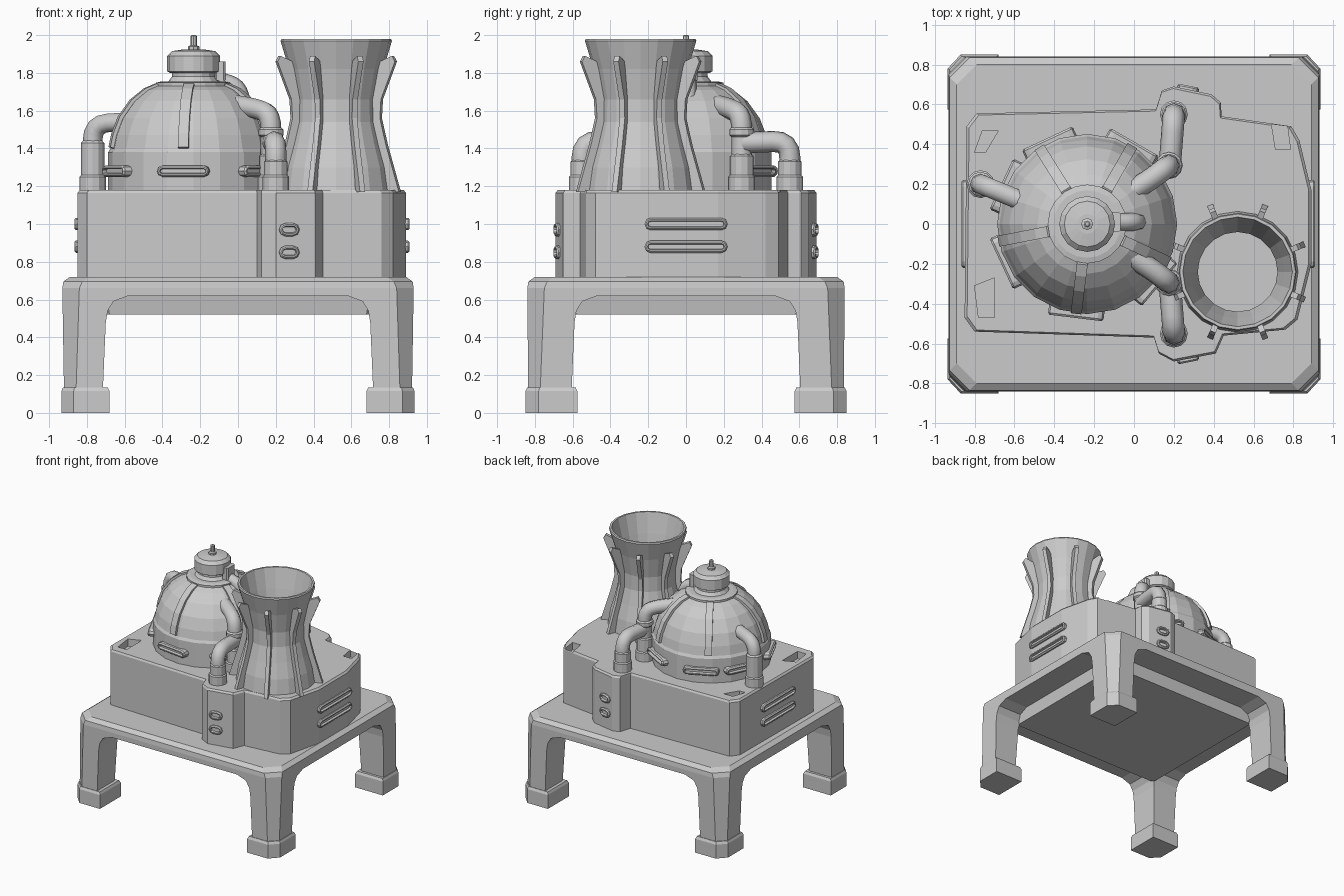
import bpy, bmesh
from math import sin, cos, pi, radians
from mathutils import Vector, Matrix

if "Cube" in bpy.data.objects:
    bpy.data.objects.remove(bpy.data.objects["Cube"])


def finish(name, bm, matrix=None):
    bmesh.ops.recalc_face_normals(bm, faces=bm.faces)
    if matrix:
        bm.transform(matrix)
    me = bpy.data.meshes.new(name)
    bm.to_mesh(me)
    bm.free()
    ob = bpy.data.objects.new(name, me)
    bpy.context.collection.objects.link(ob)
    return ob


def loft(name, rings, matrix=None):
    """Skin a stack of equal-length rings and cap both ends."""
    bm = bmesh.new()
    vr = [[bm.verts.new(p) for p in r] for r in rings]
    n = len(vr[0])
    for a, b in zip(vr, vr[1:]):
        for i in range(n):
            j = (i + 1) % n
            bm.faces.new((a[i], a[j], b[j], b[i]))
    bm.faces.new(vr[0])
    bm.faces.new(vr[-1])
    return finish(name, bm, matrix)


def lathe(name, profile, cx, cy, sides=20, turn=0.0):
    return loft(name, [[(cx + r * cos(turn + 2 * pi * i / sides),
                         cy + r * sin(turn + 2 * pi * i / sides), z)
                        for i in range(sides)] for r, z in profile])


def chamfer_rect(hx, hy, c, z, cx=0, cy=0):
    q = [(hx, -hy + c), (hx, hy - c), (hx - c, hy), (-hx + c, hy),
         (-hx, hy - c), (-hx, -hy + c), (-hx + c, -hy), (hx - c, -hy)]
    return [(cx + x, cy + y, z) for x, y in q]


def polar(cx, cy, az, r, z):
    """Local +x points outward at the given azimuth."""
    a = radians(az)
    return Matrix.Translation((cx + r * cos(a), cy + r * sin(a), z)) @ Matrix.Rotation(a, 4, 'Z')


def blade(name, poly, thick, cx, cy, az):
    """Radial (r, z) polygon given thickness, turned to an azimuth."""
    return loft(name, [[(r, t, z) for r, z in poly] for t in (-thick / 2, thick / 2)],
                polar(cx, cy, az, 0, 0))


def slot(name, length, height, matrix, depth=0.02):
    """Raised stadium frame with a sunken centre."""
    def ring(x, inset):
        r = height / 2 - inset
        s = length / 2 - height / 2
        return [(x, (s if k < 5 else -s) + r * cos(a), r * sin(a)) for k in range(10)
                for a in [-pi / 2 + pi * (k if k < 5 else k - 1) / 4]]
    return loft(name, [ring(-0.03, 0), ring(depth * .6, 0), ring(depth, .008),
                       ring(depth, .016), ring(0.003, .02)], matrix)


def pipe(name, pts, radius, bend=0.09):
    """Tube through points with rounded elbows."""
    pts = [Vector(p) for p in pts]
    path = [pts[0]]
    for a, b, c in zip(pts, pts[1:], pts[2:]):
        p = b + (a - b).normalized() * min(bend, (a - b).length * .5)
        q = b + (c - b).normalized() * min(bend, (c - b).length * .5)
        path += [p * (1 - t) ** 2 + b * 2 * t * (1 - t) + q * t * t for t in (0, .25, .5, .75, 1)]
    path.append(pts[-1])
    cu = bpy.data.curves.new(name, 'CURVE')
    cu.dimensions = '3D'
    sp = cu.splines.new('POLY')
    sp.points.add(len(path) - 1)
    for s, p in zip(sp.points, path):
        s.co = (*p, 1)
    cu.bevel_depth = radius
    cu.bevel_resolution = 2
    cu.use_fill_caps = True
    ob = bpy.data.objects.new(name, cu)
    bpy.context.collection.objects.link(ob)
    return ob


def cut(target, cutters):
    for c in cutters:
        m = target.modifiers.new('cut', 'BOOLEAN')
        m.operation = 'DIFFERENCE'
        m.solver = 'EXACT'
        m.object = c
        bpy.context.view_layer.objects.active = target
        bpy.ops.object.modifier_apply(modifier=m.name)
        bpy.data.objects.remove(c, do_unlink=True)


# Table: chamfered block with an arch cut through each way
table = loft('table', [chamfer_rect(.92, .835, .06, .04), chamfer_rect(.93, .84, .09, .66),
                       chamfer_rect(.925, .835, .1, .695), chamfer_rect(.89, .80, .1, .72)])


def arch(half):
    right = [(half + .015, -.1), (half - .01, .48), (half - .02, .54),
             (half - .05, .59), (half - .13, .62)]
    return right + [(-x, z) for x, z in reversed(right)]


cut(table, [loft('arch_x', [[(x, y, z) for x, z in arch(.71)] for y in (-1.2, 1.2)]),
            loft('arch_y', [[(x, y, z) for y, z in arch(.60)] for x in (-1.2, 1.2)])])
loft('underside_panel', [chamfer_rect(.70, .60, .02, .52), chamfer_rect(.72, .62, .02, .64)])

# Feet
for sx in (-1, 1):
    for sy in (-1, 1):
        sec = [(.68, .575), (.935, .575), (.935, .78), (.87, .85), (.68, .85)]
        mid = Vector((.81, .71))
        rings = []
        for k, z in ((1, 0), (1, .115), (.93, .135)):
            rings.append([(sx * (mid.x + (x - mid.x) * k), sy * (mid.y + (y - mid.y) * k), z)
                          for x, y in sec])
        loft('foot', rings)

# Machine body with front and back bumps, small top bevel and corner pockets
outline = [(.89, -.2), (.89, .17), (.83, .42), (.79, .49), (.44, .54), (.435, .61), (.39, .65),
           (.2, .69), (.14, .67), (.11, .575), (-.79, .555), (-.84, .49), (-.85, -.47),
           (-.80, -.54), (.10, -.57), (.125, -.65), (.2, -.69), (.41, -.65), (.45, -.56),
           (.76, -.53), (.82, -.48)]
body = loft('body', [[(x * k, y * k, z) for x, y in outline]
                     for k, z in ((1, .70), (1, 1.165), (.985, 1.18))])
pockets = [[(.69, .50), (.77, .49), (.785, .375), (.71, .375)],
           [(-.76, .47), (-.68, .47), (-.745, .36), (-.80, .36)],
           [(-.80, -.31), (-.70, -.27), (-.70, -.47), (-.78, -.47)]]
cut(body, [loft('pocket', [[(x, y, z) for x, y in p] for z in (1.12, 1.25)]) for p in pockets])

# Side vents and bump vents
for z in (.88, 1.0):
    slot('side_vent', .44, .065, polar(.888, 0, 0, 0, z))
    slot('side_vent', .44, .065, polar(-.846, 0, 180, 0, z))
for z in (.85, .97):
    slot('bump_vent', .11, .07, polar(.27, -.674, -79, 0, z))
    slot('bump_vent', .11, .07, polar(.27, .674, 79, 0, z))

# Dome boiler with collar, neck, cap and knob
DX, DY = -.235, 0
dome = [(.44, 1.40), (.425, 1.47), (.39, 1.56), (.325, 1.65), (.25, 1.71), (.19, 1.735)]
lathe('dome_base', [(.452, 1.17), (.452, 1.38), (.44, 1.40)], DX, DY, 20)
lathe('dome', dome + [(.10, 1.76)], DX, DY, 20)
lathe('dome_collar', [(.17, 1.72), (.198, 1.73), (.198, 1.748), (.17, 1.755)], DX, DY, 20)
lathe('neck', [(.145, 1.74), (.115, 1.78), (.115, 1.81)], DX, DY, 16)
lathe('cap', [(.125, 1.80), (.14, 1.808), (.14, 1.89), (.115, 1.915), (.05, 1.925)], DX, DY, 16)
lathe('knob', [(.03, 1.91), (.03, 1.94), (.017, 1.945), (.017, 1.995), (.01, 2.0)], DX, DY, 8)
for az in (263, 335, 60, 122, 191):
    rib = [(r + .014, z + .008) for r, z in dome] + [(r - .03, z - .01) for r, z in reversed(dome)]
    blade('dome_rib', rib, .055, DX, DY, az)
for az in (263, 205, 155, 115, 60, 320):
    slot('dome_vent', .28, .06, polar(DX, DY, az, .45, 1.28), .025)

# Small relief valve beside the neck
loft('valve_box', [chamfer_rect(.028, .05, .01, z, -.095, .01) for z in (1.76, 1.86)])
pipe('valve_pipe', [(-.10, .01, 1.76), (0, .01, 1.73), (.035, .01, 1.60)], .045, .05)


# Outer pipes
def socket(x, y, top):
    lathe('pipe_flange', [(.07, 1.17), (.07, 1.25), (.06, 1.26)], x, y, 12)
    lathe('pipe_sleeve', [(.058, 1.24), (.062, 1.26), (.062, top), (.05, top + .012)], x, y, 12)


socket(-.77, .20, 1.43)
pipe('left_pipe', [(-.77, .20, 1.2), (-.77, .20, 1.53), (-.55, .11, 1.545)], .052)
for s in (-1, 1):
    socket(.20, s * .55, 1.33)
    pipe('outer_pipe', [(.20, s * .55, 1.2), (.20, s * .55, 1.44), (.18, s * .30, 1.43)], .056)
    socket(.175, s * .295, 1.36)
    pipe('inner_pipe', [(.175, s * .295, 1.2), (.175, s * .295, 1.58), (.10, s * .235, 1.61),
                        (-.02, s * .16, 1.63)], .055)
    lathe('pipe_joint', [(.055, 1.46), (.066, 1.47), (.066, 1.50), (.055, 1.51)], .175, s * .295, 12)

# Flared chimney with hollow throat and radial fins
CX, CY = .52, -.24
lathe('chimney', [(.305, 1.17), (.285, 1.30), (.25, 1.42), (.22, 1.54), (.218, 1.66), (.25, 1.82),
                  (.295, 1.97), (.29, 1.98), (.275, 1.98), (.235, 1.82), (.20, 1.66), (.20, 1.54),
                  (.235, 1.38), (.25, 1.19)], CX, CY, 20)
for i in range(8):
    blade('chimney_fin', [(.365, 1.17), (.335, 1.27), (.29, 1.42), (.256, 1.56), (.262, 1.66),
                          (.342, 1.86), (.325, 1.89), (.255, 1.86), (.21, 1.67), (.21, 1.55),
                          (.24, 1.42), (.28, 1.17)], .03, CX, CY, 22.5 + 45 * i)
